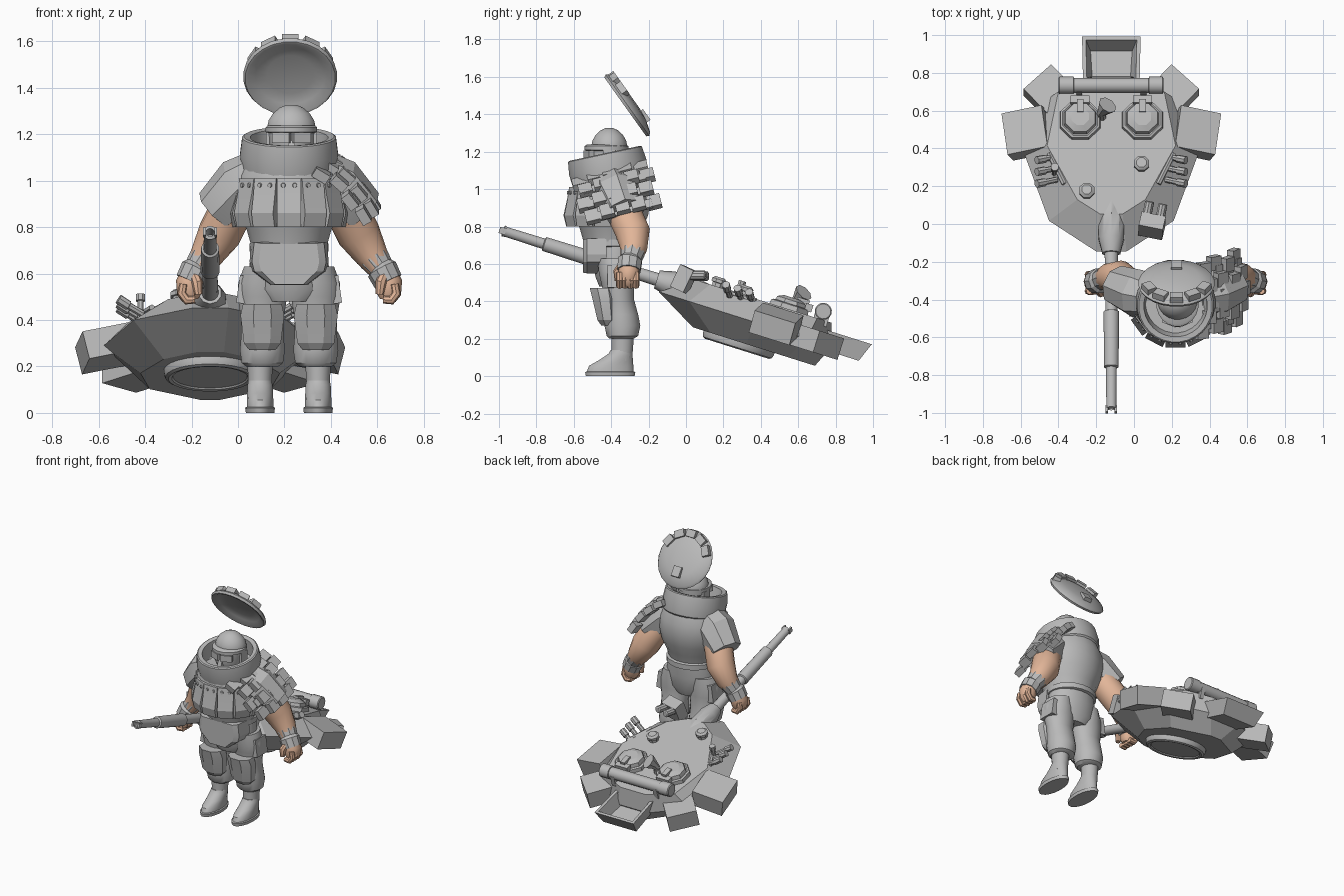
import bpy, bmesh
from math import radians, pi, sin, cos
from mathutils import Vector, Matrix, Euler

if "Cube" in bpy.data.objects:
    bpy.data.objects.remove(bpy.data.objects["Cube"], do_unlink=True)


def material(name, rgb):
    m = bpy.data.materials.new(name)
    m.use_nodes = True
    m.diffuse_color = (*rgb, 1)
    m.node_tree.nodes["Principled BSDF"].inputs["Base Color"].default_value = (*rgb, 1)
    return m


GREY = material("plain grey", (0.49, 0.49, 0.49))
SKIN = material("warm skin", (0.77, 0.47, 0.32))
I = Matrix.Identity(4)
CX = 0.22  # centre line of the soldier


def move(x, y, z):
    return Matrix.Translation((x, y, z))


def rot(deg, axis):
    return Matrix.Rotation(radians(deg), 4, axis)


def finish(name, bm, mat, mtx, angle=35):
    bmesh.ops.recalc_face_normals(bm, faces=bm.faces)
    bm.transform(mtx)
    me = bpy.data.meshes.new(name)
    bm.to_mesh(me)
    bm.free()
    me.materials.append(mat)
    me.polygons.foreach_set("use_smooth", [True] * len(me.polygons))
    me.set_sharp_from_angle(angle=radians(angle))
    ob = bpy.data.objects.new(name, me)
    bpy.context.scene.collection.objects.link(ob)


def skin_rings(name, rings, mat=GREY, mtx=I, angle=35):
    """Bridge rings of points and cap both ends."""
    bm = bmesh.new()
    rows = [[bm.verts.new(p) for p in ring] for ring in rings]
    n = len(rows[0])
    for a, b in zip(rows, rows[1:]):
        for i in range(n):
            j = (i + 1) % n
            bm.faces.new((a[i], a[j], b[j], b[i]))
    bm.faces.new(rows[0])
    bm.faces.new(rows[-1])
    finish(name, bm, mat, mtx, angle)


def loft(name, rings, n=20, mat=GREY, mtx=I, angle=35):
    """Stack of ellipses (x, y, z, rx, ry)."""
    ang = [2 * pi * (i + 0.5) / n for i in range(n)]
    skin_rings(name, [[(x + rx * cos(t), y + ry * sin(t), z) for t in ang]
                      for x, y, z, rx, ry in rings], mat, mtx, angle)


def lathe(name, prof, n=20, mat=GREY, mtx=I, angle=35):
    loft(name, [(0, 0, z, r, r) for z, r in prof], n, mat, mtx, angle)


def tube(name, pts, n=12, mat=GREY, mtx=I, angle=40):
    """Round sections (x, y, z, r) along a path."""
    rings = []
    for i, p in enumerate(pts):
        a, b = pts[max(i - 1, 0)], pts[min(i + 1, len(pts) - 1)]
        t = (Vector(b[:3]) - Vector(a[:3])).normalized()
        u = t.cross(Vector((0, 1, 0))).normalized()
        v = t.cross(u)
        rings.append([Vector(p[:3]) + p[3] * (u * cos(2 * pi * k / n) + v * sin(2 * pi * k / n))
                      for k in range(n)])
    skin_rings(name, rings, mat, mtx, angle)


def layers(name, levels, mtx=I):
    """Stack of mirrored half outlines: (height, [(x, y), ...])."""
    skin_rings(name, [[(x, y, h) for x, y in half] + [(-x, y, h) for x, y in half[::-1]]
                      for h, half in levels], GREY, mtx, 15)


def box(name, loc, size, mtx=I, spin=(0, 0, 0)):
    bm = bmesh.new()
    e = Euler([radians(a) for a in spin])
    bmesh.ops.create_cube(bm, size=1, matrix=Matrix.LocRotScale(Vector(loc), e, Vector(size)))
    finish(name, bm, GREY, mtx)


def prism(name, outline, width, mtx=I):
    """Outline in y and z, pulled along x."""
    skin_rings(name, [[(x, y, z) for y, z in outline] for x in (-width / 2, width / 2)],
               GREY, mtx, 20)


# --- torso, collar, lid and head
Y0 = -0.4
loft("torso", [(CX, Y0, z, rx, ry) for z, rx, ry in (
    (0.72, .165, .15), (0.79, .185, .17), (0.86, .218, .2), (0.94, .235, .213), (1.02, .225, .21),
    (1.08, .195, .19))])
loft("hips", [(CX, -.375, z, rx, ry) for z, rx, ry in (
    (.48, .11, .09), (.53, .17, .11), (.62, .175, .125), (.73, .16, .13))])
loft("belt", [(CX, -.375, z, r, r - .025) for z, r in ((.69, .16), (.695, .172), (.73, .172), (.735, .16))])
lathe("collar", [(0, .185), (.02, .205), (.09, .212), (.16, .203), (.165, .195), (.16, .168), (.05, .16)],
      28, mtx=move(CX, Y0, 1.03) @ rot(12, 'X'))

LID = move(CX + .005, -.325, 1.44) @ rot(-54.5, 'X')
lathe("lid", [(.03, .1), (.02, .15), (0, .185), (0, .195), (.015, .203), (.03, .19), (.05, .12), (.058, .05)],
      24, mtx=LID)
for k in range(5):
    box("lid_block", (0, -.168, .042), (.07, .05, .035), LID @ rot(-60 + 30 * k, 'Z'))
box("lid_hinge", (0, .1, .055), (.06, .07, .03), LID)

HX = CX + .01
loft("face", [(HX, -.43, z, r, r) for z, r in ((1.06, .05), (1.1, .08), (1.14, .096), (1.22, .096))])
loft("helmet", [(HX, -.41, z, r, r * .92) for z, r in (
    (1.19, .104), (1.23, .106), (1.26, .099), (1.29, .08), (1.315, .05), (1.327, .02))])
loft("helmet_brim", [(HX, -.425, z, r, r + .006) for z, r in ((1.205, .1), (1.21, .112), (1.23, .112), (1.238, .1))])
for s in (-1, 1):
    box("goggle", (HX + s * .04, -.515, 1.185), (.078, .04, .045), spin=(0, 0, s * 22))
    box("ear_guard", (HX + s * .095, -.41, 1.17), (.03, .07, .08))
prism("nose", [(-.545, 1.12), (-.53, 1.17), (-.49, 1.12)], .03, move(HX, 0, 0))

# --- chest pouches hung around the front
for k in range(7):
    m = move(CX, Y0, 0) @ rot(-81 + 27 * k, 'Z')
    prism("chest_pouch", [(-.18, 1.01), (-.225, 1.01), (-.235, .95), (-.255, .86), (-.24, .8), (-.16, .8)], .104, m)
    for x in (-.025, .025):
        lathe("pouch_rivet", [(0, .012), (.012, .009)], 8, mtx=m @ move(x, -.225, .98) @ rot(90, 'X'))

# --- front apron
layers("apron", [(.05, [(.08, .55), (.16, .61), (.17, .65), (.165, .735)]),
                 (.155, [(.075, .55), (.15, .61), (.16, .65), (.15, .735)]),
                 (.175, [(.06, .553), (.12, .61), (.13, .65), (.12, .73)])],
       move(CX, -.375, 0) @ rot(90, 'X'))

# --- legs, boots, arms
for s in (-1, 1):
    side = "left" if s > 0 else "right"
    lx = CX + s * .115
    loft(side + "_trouser", [(lx, y, z, rx, ry) for y, z, rx, ry in (
        (-.345, .2, .07, .065), (-.34, .215, .09, .085), (-.34, .27, .098, .097), (-.345, .33, .093, .09),
        (-.355, .41, .093, .078), (-.365, .5, .108, .09), (-.37, .56, .105, .098), (-.375, .63, .08, .1))])
    loft(side + "_thigh_plate", [(lx, y, z, rx, ry) for y, z, rx, ry in (
        (-.415, .27, .06, .04), (-.42, .3, .086, .058), (-.435, .42, .102, .072), (-.445, .47, .09, .075))],
        8, angle=20)
    box(side + "_hip_pouch", (lx + s * .075, -.36, .53), (.06, .12, .12), spin=(0, s * -8, 0))
    fx = CX + s * .125
    loft(side + "_shin", [(fx, -.345, .08, .05, .055), (fx, -.34, .15, .052, .058), (fx, -.34, .24, .058, .062)])
    loft(side + "_boot", [(fx, y, z, rx, ry) for y, z, rx, ry in (
        (-.405, 0, .062, .132), (-.405, .022, .065, .136), (-.405, .026, .058, .126), (-.4, .055, .058, .12),
        (-.375, .085, .056, .092), (-.35, .12, .055, .065), (-.345, .14, .05, .058))])

    def at(pts):
        return [(CX + s * x, y, z, r) for x, y, z, r in pts]

    tube(side + "_arm", at([(.18, -.38, 1.0, .09), (.25, -.33, .87, .094), (.3, -.285, .77, .094),
                            (.355, -.28, .68, .072), (.4, -.3, .61, .05)]), 16, SKIN)
    tube(side + "_sleeve", at([(.12, -.39, 1.03, .11), (.2, -.37, .98, .13), (.31, -.325, .87, .108)]), 8,
         angle=25)
    tube(side + "_cuff", at([(.36, -.285, .675, .05), (.365, -.285, .665, .068), (.395, -.295, .625, .058),
                             (.4, -.3, .618, .068), (.427, -.305, .565, .064)]), 10, angle=25)
    tube(side + "_palm", at([(.41, -.3, .61, .05), (.43, -.305, .56, .058), (.43, -.31, .51, .052),
                             (.425, -.31, .485, .035)]), 10, SKIN)
    for k in range(4):
        y = -.355 + .029 * k
        tube(side + "_finger", at([(.455, y, .555, .018), (.462, y, .515, .02), (.44, y, .485, .02),
                                   (.405, y, .488, .017)]), 8, SKIN)
    tube(side + "_thumb", at([(.41, -.34, .6, .02), (.395, -.365, .56, .024), (.39, -.365, .51, .017)]), 8, SKIN)

# --- brick armour on the left shoulder
MAT = move(0, -.375, 1.0) @ rot(14, 'X')
for r, (x, z, a) in enumerate(((.41, .09, 32), (.475, .045, 42), (.535, -.025, 52), (.58, -.1, 60))):
    for c in range(5):
        y = (c - 2) * .085 + (.012 if r % 2 else -.012)
        box("shoulder_brick", (x - 1.6 * y * y, y, z - .5 * y * y), (.07, .074, .042), MAT, (0, a, 0))
    box("brick_strap", (x - .03, 0, z - .02), (.05, .34, .02), MAT, (0, a, 0))

# --- turret, dragged along nose up
T = move(-.12, .3, .3) @ rot(-17.5, 'X')
layers("turret_shell", [
    (-.116, [(.06, -.24), (.2, -.14), (.3, .06), (.26, .29), (.04, .445)]),
    (.01, [(.08, -.47), (.33, -.3), (.46, .07), (.36, .36), (.12, .5)]),
    (.13, [(.06, -.3), (.18, -.22), (.34, .08), (.28, .38), (.1, .46)])], T)
lathe("turret_ring", [(-.1, .2), (-.13, .2), (-.148, .193), (-.155, .18), (-.152, .165), (-.145, .16)], 28,
      mtx=T @ move(0, .02, 0))
GUN = T @ move(0, 0, .07) @ rot(90, 'X')
lathe("mantlet", [(.18, .03), (.22, .06), (.3, .072), (.42, .07), (.5, .05)], 10, mtx=GUN)
lathe("gun_barrel", [(.4, .038), (.6, .034), (.82, .032), (.825, .042), (1.13, .039), (1.135, .029),
                     (1.34, .027), (1.36, .031), (1.365, .018), (1.28, .016)], 16, mtx=GUN)
for s in (-1, 1):
    box("muzzle_prong", (s * .024, 0, 1.365), (.012, .035, .035), GUN)
    # stowage boxes
    box("side_stowage_box", (s * .445, .18, .035), (.22, .23, .125), T, (0, s * 14, s * -8))
    box("corner_stowage_box", (s * .32, .405, .01), (.2, .21, .12), T, (0, 0, s * -43))
    # hatches
    H = T @ move(s * .165, .22, .12)
    lathe("turret_hatch", [(0, .118), (.035, .112), (.04, .1), (.035, .092), (.06, .085), (.075, .05)], 8, mtx=H, angle=20)
    box("hatch_hinge", (0, .1, .05), (.1, .04, .04), H)
    box("hatch_handle", (0, .06, .075), (.035, .07, .025), H)
    box("roll_bracket", (s * .17, .4, .14), (.03, .08, .08), T)
    # smoke launchers
    for k in range(3):
        y = -.12 + .065 * k
        tube("smoke_launcher", [(s * .29, y + .02, .1, .016), (s * .35, y - .003, .13, .016),
                                (s * .352, y - .004, .131, .022), (s * .395, y - .02, .155, .022)], 8, mtx=T)
    tube("launcher_rail", [(s * .25, -.13, .12, .014), (s * .33, .04, .12, .014)], 6, mtx=T)
lathe("roof_post", [(.06, .015), (.17, .015), (.172, .022), (.2, .022)], 8, mtx=T @ move(-.3, -.06, 0))

# rear open bin
layers("rear_bin", [(-.02, [(.12, .46), (.13, .66)]), (.085, [(.15, .45), (.155, .7)]),
                    (.085, [(.13, .47), (.135, .68)]), (.0, [(.1, .48), (.11, .645)])], T)
# rolled tarp
lathe("tarp_roll", [(-.28, .04), (-.275, .046), (-.2, .046), (-.198, .04), (.198, .04), (.2, .046),
                    (.27, .046), (.275, .04)], 14, mtx=T @ move(0, .4, .175) @ rot(90, 'Y'))
# roof details
tube("roof_lamp", [(-.06, .24, .17, .02), (-.045, .25, .2, .03), (-.02, .27, .24, .052)], 8, mtx=T)
lathe("lamp_post", [(.1, .025), (.19, .02)], 8, mtx=T @ move(-.05, .24, 0))
for x, y in ((-.13, -.18), (.16, -.03)):
    lathe("periscope", [(.12, .035), (.15, .033), (.152, .043), (.17, .043), (.182, .028)], 8, mtx=T @ move(x, y, 0))
# sight box on the nose
S = T @ move(.215, -.36, .125) @ rot(-12, 'Z') @ rot(-8, 'X')
box("sight_box", (0, 0, -.01), (.13, .08, .13), S)
for s in (-1, 1):
    lathe("sight_lens", [(0, .025), (.09, .025), (.095, .018)], 10,
          mtx=S @ move(s * .036, .02, .02) @ rot(-65, 'X'))
